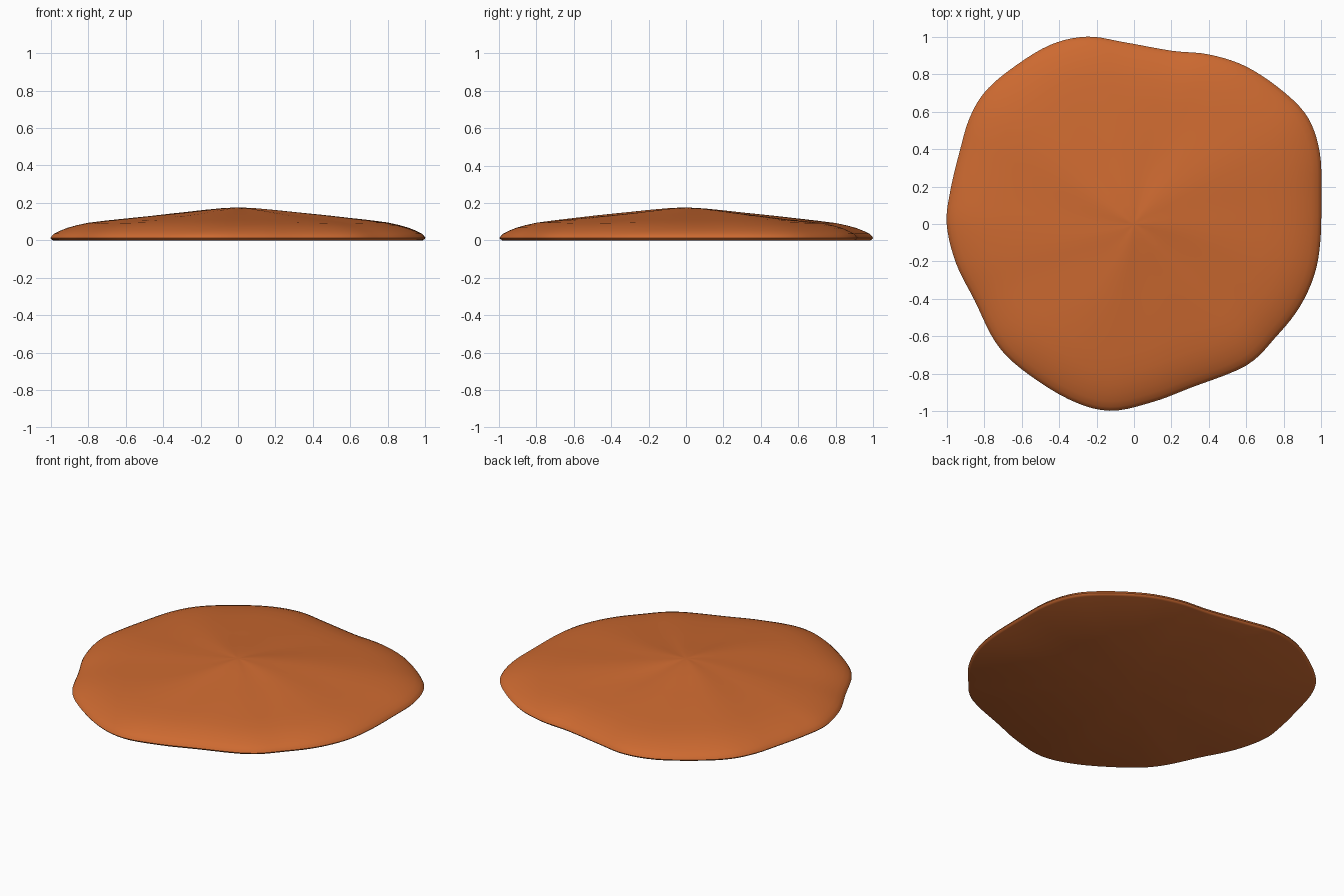
import bpy, bmesh, math
from mathutils import Vector

if "Cube" in bpy.data.objects:
    bpy.data.objects.remove(bpy.data.objects["Cube"])

# Wavy outline seen from above, anticlockwise from the right side
OUTLINE = [(1.0, .15), (.992, .38), (.93, .565), (.8, .705), (.6, .84), (.4, .905),
           (.2, .925), (-.05, .97), (-.25, 1.0), (-.45, .955), (-.66, .825), (-.8, .70),
           (-.88, .56), (-.93, .39), (-.98, .18), (-1.0, 0), (-.95, -.21), (-.85, -.41),
           (-.74, -.63), (-.6, -.775), (-.35, -.935), (-.13, -.997), (.1, -.95),
           (.3, -.875), (.6, -.755), (.76, -.6), (.88, -.45), (.96, -.28), (.994, -.1)]
# Cross-section from rim to middle: (share of radius, height)
PROFILE = [(.985, 0), (.995, .006), (1.0, .013), (.993, .024), (.98, .036), (.95, .051),
           (.91, .067), (.86, .081), (.8, .094), (.7, .107), (.6, .118), (.5, .129),
           (.4, .139), (.3, .149), (.2, .160), (.1, .170), (.04, .174)]
STEPS = 5


def smooth_loop(pts):
    """Closed Catmull-Rom curve through the points."""
    out, n = [], len(pts)
    for i in range(n):
        a, b, c, d = (Vector(pts[(i + k) % n]) for k in (-1, 0, 1, 2))
        for s in range(STEPS):
            t = s / STEPS
            out.append(.5 * (2 * b + (c - a) * t + (2 * a - 5 * b + 4 * c - d) * t * t
                             + (3 * b - a - 3 * c + d) * t ** 3))
    return out


def ripple(p, share):
    """Soft uneven swells, fading out at rim and middle."""
    ang = math.atan2(p.y, p.x)
    fade = max(0, 1 - share) * share * 4
    return fade * (.003 * math.sin(3 * ang + .6) + .002 * math.sin(7 * ang + 1.5 + 3 * share))


loop = smooth_loop(OUTLINE)
bm = bmesh.new()
rings = []
for share, z in PROFILE:
    rings.append([bm.verts.new((p.x * share, p.y * share, z + (ripple(p, share) if z > .03 else 0)))
                  for p in loop])
n = len(loop)
for low, high in zip(rings, rings[1:]):
    for i in range(n):
        j = (i + 1) % n
        bm.faces.new((low[i], low[j], high[j], high[i]))

# Closed peak and flat underside
peak = bm.verts.new((0, 0, .175))
base = bm.verts.new((0, 0, 0))
for i in range(n):
    j = (i + 1) % n
    bm.faces.new((rings[-1][i], rings[-1][j], peak))
    bm.faces.new((rings[0][j], rings[0][i], base))
bmesh.ops.recalc_face_normals(bm, faces=bm.faces)

mesh = bpy.data.meshes.new("flat_mound")
bm.to_mesh(mesh)
bm.free()
mound = bpy.data.objects.new("flat_mound", mesh)
bpy.context.collection.objects.link(mound)

# Single burnt orange colour
orange = bpy.data.materials.new("burnt orange")
orange.diffuse_color = (.61, .143, .03, 1)
orange.use_nodes = True
orange.node_tree.nodes["Principled BSDF"].inputs["Base Color"].default_value = orange.diffuse_color
mesh.materials.append(orange)

bpy.context.view_layer.objects.active = mound
mound.select_set(True)
bpy.ops.object.shade_smooth_by_angle(angle=math.radians(40))
